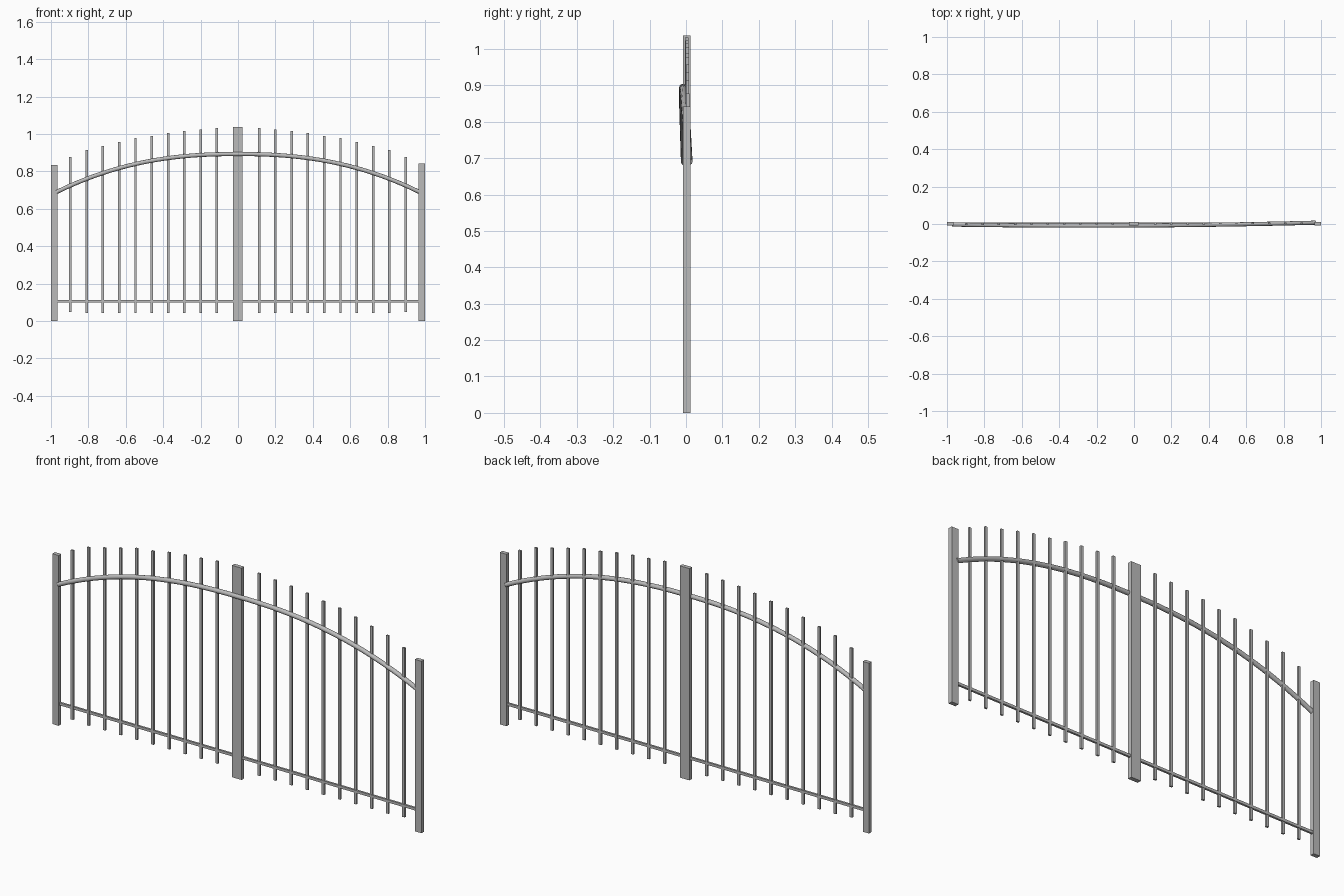
import bpy
import math

if "Cube" in bpy.data.objects:
    bpy.data.objects.remove(bpy.data.objects["Cube"])

steel = bpy.data.materials.new("grey_steel")
steel.diffuse_color = (0.5, 0.5, 0.5, 1)
steel.use_nodes = True
steel.node_tree.nodes["Principled BSDF"].inputs["Base Color"].default_value = steel.diffuse_color


def box(name, x0, x1, y0, y1, z0, z1):
    bpy.ops.mesh.primitive_cube_add(
        size=1, location=((x0 + x1) / 2, (y0 + y1) / 2, (z0 + z1) / 2))
    o = bpy.context.object
    o.name = name
    o.scale = (x1 - x0, y1 - y0, z1 - z0)
    bpy.ops.object.transform_apply(location=False, rotation=False, scale=True)
    o.data.materials.append(steel)
    return o


# Posts
box("left_post", -1.0, -0.966, -0.008, 0.012, 0, 0.834)
box("right_post", 0.964, 1.0, -0.008, 0.012, 0, 0.842)
box("centre_post", -0.027, 0.025, -0.008, 0.012, 0, 1.037)

# Pickets, stepped to follow the arch on both sides
tops = [1.032, 1.023, 1.016, 1.005, 0.989, 0.978, 0.957, 0.935, 0.914, 0.877]
for side, label in ((-1, "left"), (1, "right")):
    for i, top in enumerate(tops):
        x = side * (0.113 + i * 0.087)
        y = 0.002 + 0.003 * x
        bottom = 0.048 if i == 9 else 0.042
        box(f"{label}_picket_{i + 1}", x - 0.0065, x + 0.0065,
            y - 0.0045, y + 0.0045, bottom, top)

# Straight bottom rail
box("bottom_rail", -0.967, 0.965, -0.003, 0.007, 0.099, 0.112)

# Arched round top rail, slightly bowed and skewed in depth
curve = bpy.data.curves.new("arched_rail_path", "CURVE")
curve.dimensions = "3D"
curve.bevel_depth = 0.011
curve.bevel_resolution = 4
curve.use_fill_caps = True
n = 40
spline = curve.splines.new("POLY")
spline.points.add(n)
for i, p in enumerate(spline.points):
    t = -1 + 2 * i / n
    x = 0.97 * t
    z = 0.893 - 0.203 * abs(t) ** 2.35
    y = -0.008 + 0.005 * t + 0.010 * t * t
    p.co = (x, y, z, 1)
rail = bpy.data.objects.new("arched_rail", curve)
bpy.context.collection.objects.link(rail)
bpy.ops.object.select_all(action="DESELECT")
rail.select_set(True)
bpy.context.view_layer.objects.active = rail
bpy.ops.object.convert(target="MESH")
rail = bpy.context.object
rail.data.materials.clear()
rail.data.materials.append(steel)
bpy.ops.object.shade_smooth_by_angle(angle=math.radians(50))
